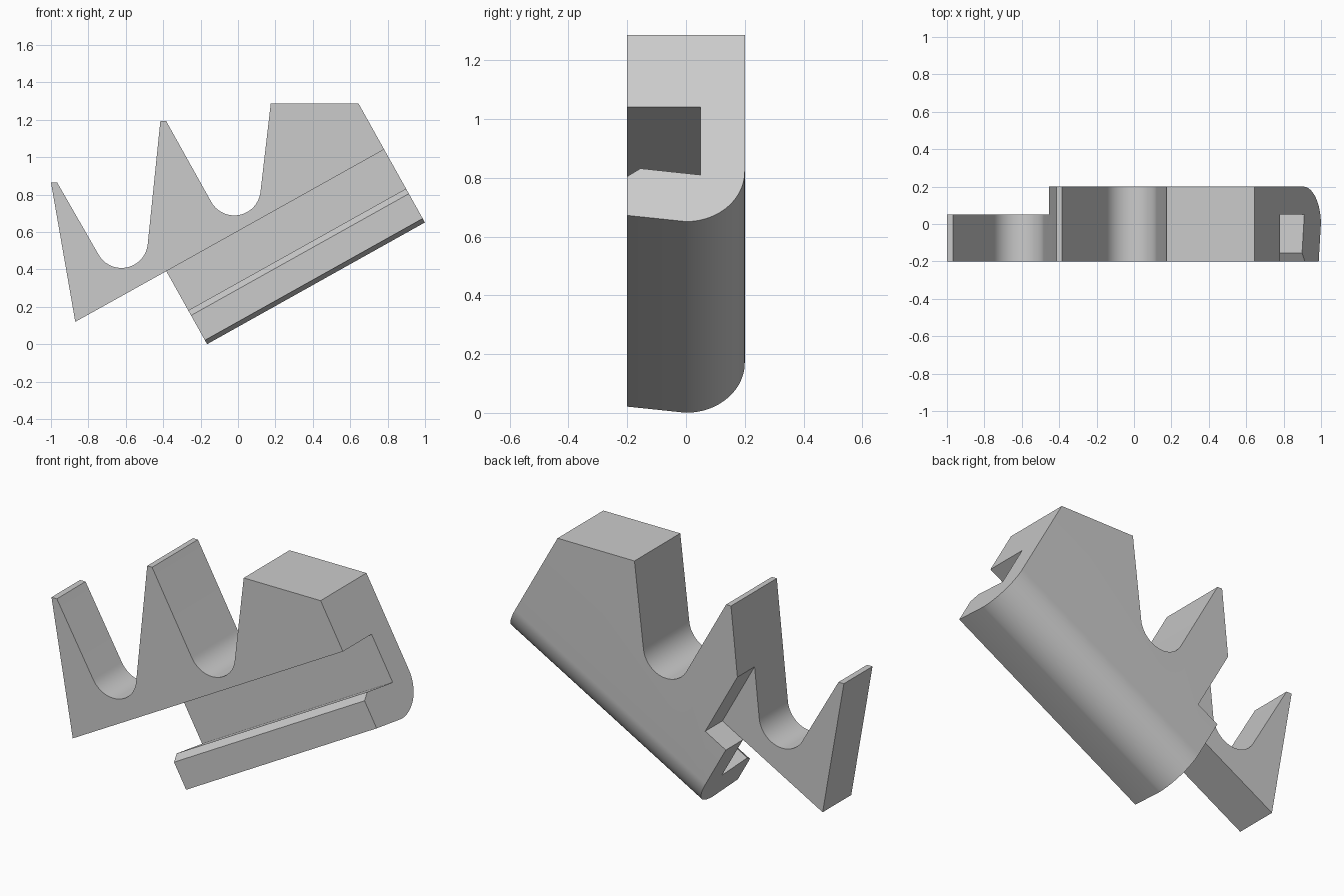
import bpy, bmesh, math
from mathutils import Vector

cube = bpy.data.objects.get("Cube")
if cube:
    bpy.data.objects.remove(cube, do_unlink=True)

# Slanted frame: u runs along the rail, v square to it, y is depth
TILT = math.radians(29.2)
U = Vector((math.cos(TILT), 0, math.sin(TILT)))
V = Vector((-math.sin(TILT), 0, math.cos(TILT)))
Y = Vector((0, 1, 0))
RAIL_TOP, RAIL_START, RAIL_END = 0.528, -0.144, 1.19
FRONT, STEP, BACK = -0.2, 0.05, 0.2


def prism(name, points, axis, start, end):
    """Extrude a closed outline of 3D points along an axis."""
    bm = bmesh.new()
    face = bm.faces.new([bm.verts.new(p + axis * start) for p in points])
    new = bmesh.ops.extrude_face_region(bm, geom=[face])["geom"]
    verts = [g for g in new if isinstance(g, bmesh.types.BMVert)]
    bmesh.ops.translate(bm, verts=verts, vec=axis * (end - start))
    bmesh.ops.recalc_face_normals(bm, faces=bm.faces)
    mesh = bpy.data.meshes.new(name)
    bm.to_mesh(mesh)
    bm.free()
    obj = bpy.data.objects.new(name, mesh)
    bpy.context.collection.objects.link(obj)
    return obj


def arc(cx, cy, rx, ry, a0, a1, steps):
    angles = [math.radians(a0 + (a1 - a0) * i / steps) for i in range(steps + 1)]
    return [(cx + rx * math.cos(a), cy + ry * math.sin(a)) for a in angles]


def valley(cx, cz):
    return arc(cx, cz, 0.141, 0.141, 209.2, 354, 24)


def side(points):
    return [Vector((x, 0, z)) for x, z in points]


def slanted(points):
    return [U * u + V * v for u, v in points]


def section(points):
    return [Y * y + V * v for y, v in points]


# Toothed body: two rounded valleys between three teeth
teeth = [(-0.87, 0.12), (-1, 0.865), (-0.967, 0.865)]
teeth += valley(-0.623, 0.549)
teeth += [(-0.415, 1.195), (-0.385, 1.195)]
teeth += valley(-0.02, 0.83)
teeth += [(0.175, 1.286), (0.645, 1.286)]
rail = [(RAIL_END, 0.05), (RAIL_START, 0.05), (RAIL_START, RAIL_TOP)]
body = prism("toothed_rail_body", side(teeth) + slanted(rail), Y, FRONT, BACK)

# Thin tail: remove the back of the left tooth
tail_cutter = prism("tail_cutter", slanted(
    [(-1.5, RAIL_TOP), (0, RAIL_TOP), (0, 1.8), (-1.5, 1.8)]), Y, STEP, 0.4)

# Lengthwise slot with a bevelled lip
slot_cutter = prism("slot_cutter", section(
    [(-0.4, RAIL_TOP), (STEP, RAIL_TOP), (STEP, 0.263),
     (-0.155, 0.288), (FRONT, 0.257), (-0.4, 0.12)]), U, -0.2, 1.4)

# Rounded lower back corner and sloping underside
round_edge = arc(0, 0.276, BACK, 0.195, 270, 360, 24)
base_cutter = prism("base_cutter", section(
    [(-0.3, 0.117)] + round_edge + [(0.4, 0.276), (0.4, -0.2), (-0.3, -0.2)]),
    U, -0.4, 1.4)

bpy.context.view_layer.objects.active = body
for cutter in (tail_cutter, slot_cutter, base_cutter):
    cutter.hide_render = True
    mod = body.modifiers.new(cutter.name, "BOOLEAN")
    mod.operation = "DIFFERENCE"
    mod.solver = "EXACT"
    mod.object = cutter
    bpy.ops.object.modifier_apply(modifier=mod.name)
    bpy.data.objects.remove(cutter, do_unlink=True)

# Plain grey finish
grey = bpy.data.materials.new("plain_grey")
grey.use_nodes = True
colour = (0.6, 0.6, 0.6, 1)
grey.diffuse_color = colour
grey.node_tree.nodes["Principled BSDF"].inputs["Base Color"].default_value = colour
body.data.materials.clear()
body.data.materials.append(grey)

bpy.ops.object.select_all(action="DESELECT")
body.select_set(True)
bpy.ops.object.shade_smooth_by_angle(angle=math.radians(30))
